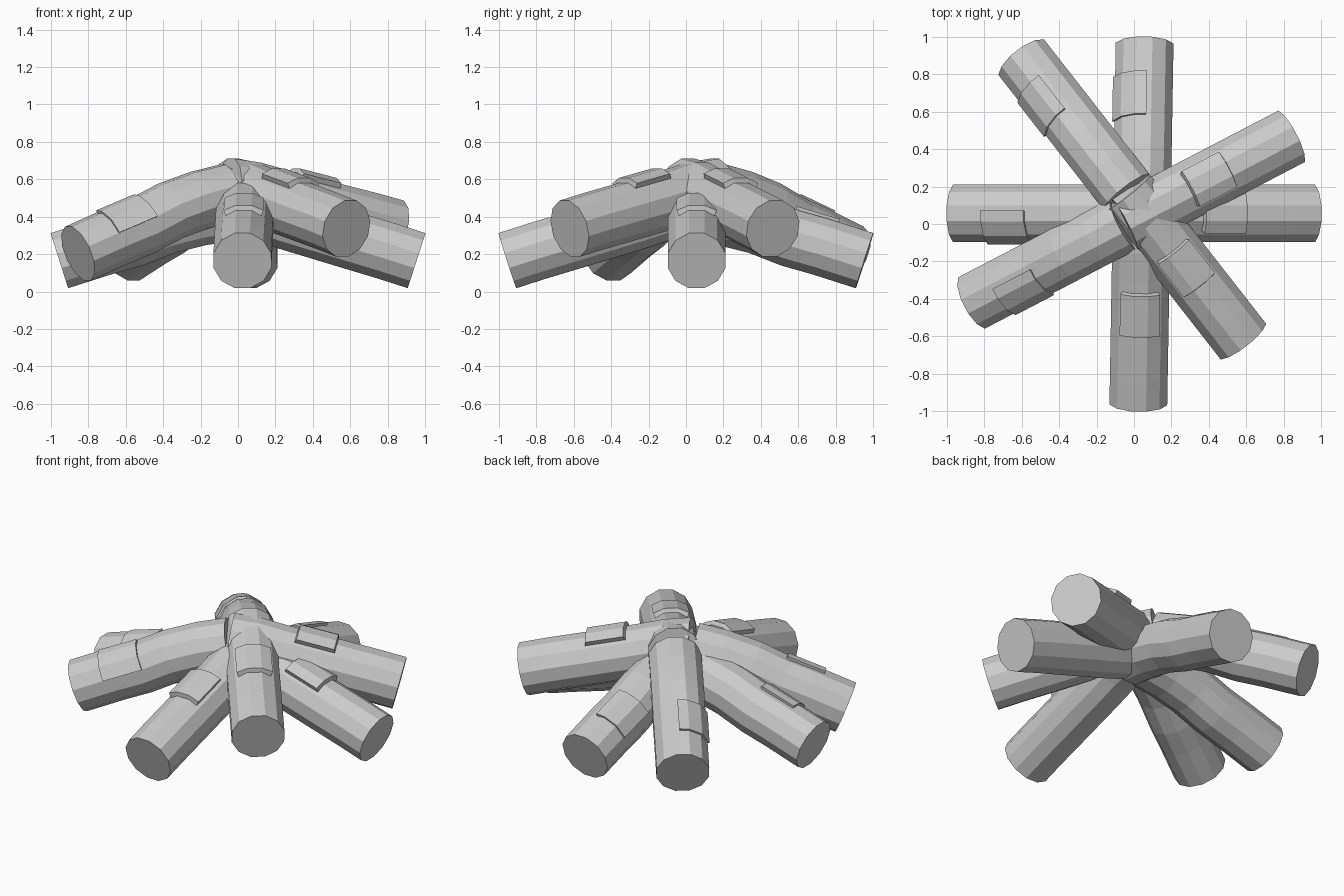
import bpy, bmesh
from math import sin, cos, radians, pi
from mathutils import Vector, Matrix

if "Cube" in bpy.data.objects:
    bpy.data.objects.remove(bpy.data.objects["Cube"])

R = 0.16      # log radius
SIDES = 12


def frame(path, i):
    """Point and upward normal of a station on an x-z path."""
    pts = [Vector((x, 0, z)) for x, z in path]
    a, b = pts[max(i - 1, 0)], pts[min(i + 1, len(pts) - 1)]
    t = (b - a).normalized()
    return pts[i], Vector((-t.z, 0, t.x))


def sample(path, x):
    """Point and normal at a given x along the path."""
    for (xa, za), (xb, zb) in zip(path, path[1:]):
        if xa <= x <= xb:
            t = Vector((xb - xa, 0, zb - za)).normalized()
            z = za + (zb - za) * (x - xa) / (xb - xa)
            return Vector((x, 0, z)), Vector((-t.z, 0, t.x))


def finish(name, bm, matrix):
    bmesh.ops.recalc_face_normals(bm, faces=bm.faces)
    me = bpy.data.meshes.new(name)
    bm.to_mesh(me)
    bm.free()
    ob = bpy.data.objects.new(name, me)
    ob.matrix_world = matrix
    bpy.context.collection.objects.link(ob)


def make_log(name, path, matrix):
    bm = bmesh.new()
    rings = []
    for i in range(len(path)):
        p, up = frame(path, i)
        ring = []
        for k in range(SIDES):
            a = 2 * pi * (k + 0.5) / SIDES
            ring.append(bm.verts.new(p + R * (cos(a) * up + sin(a) * Vector((0, 1, 0)))))
        rings.append(ring)
    for ra, rb in zip(rings, rings[1:]):
        for k in range(SIDES):
            n = (k + 1) % SIDES
            bm.faces.new((ra[k], ra[n], rb[n], rb[k]))
    bm.faces.new(rings[0])
    bm.faces.new(rings[-1])
    finish(name, bm, matrix)


def make_bark(name, path, x0, x1, angles, height, taper, matrix):
    """Raised plate of bark wrapped on the log; taper chamfers its rim."""
    bm = bmesh.new()
    n = len(angles)
    mid, xm = (angles[0] + angles[-1]) / 2, (x0 + x1) / 2
    layers = []
    for r, s in ((R - 0.03, 1.0), (R + height, 1.0 - taper)):
        rows = []
        for x in (x0, xm, x1):
            p, up = sample(path, xm + (x - xm) * s)
            row = []
            for d in angles:
                a = radians(mid + (d - mid) * s)
                row.append(bm.verts.new(p + r * (cos(a) * up + sin(a) * Vector((0, 1, 0)))))
            rows.append(row)
        layers.append(rows)
    for rows in layers:
        for ra, rb in zip(rows, rows[1:]):
            for k in range(n - 1):
                bm.faces.new((ra[k], ra[k + 1], rb[k + 1], rb[k]))
    lo, hi = layers
    for j in (0, 2):
        for k in range(n - 1):
            bm.faces.new((lo[j][k], lo[j][k + 1], hi[j][k + 1], hi[j][k]))
    for k in (0, n - 1):
        for j in range(2):
            bm.faces.new((lo[j][k], lo[j + 1][k], hi[j + 1][k], hi[j][k]))
    finish(name, bm, matrix)


# bent log halves leaning against each other, seen in the x-z plane
PATH_A = [(-0.955, 0.165), (-0.72, 0.24), (-0.56, 0.285), (-0.38, 0.355), (-0.2, 0.4), (-0.03, 0.425)]
PATH_B = [(-0.03, 0.455), (0.12, 0.425), (0.27, 0.375), (0.6, 0.275), (0.8, 0.215), (0.955, 0.165)]

# name, centre, heading, tilt: two pairs on the ground, two resting on top
LOGS = [
    ("lower_side", (0.0, 0.057, 0.0), 0, 0),
    ("lower_front", (0.04, 0.0, 0.0), -91, 0),
    ("upper_right", (0.0, 0.03, 0.105), 27.5, 4),
    ("upper_left", (0.0, 0.12, 0.105), -52, 4),
]
for name, centre, heading, tilt in LOGS:
    m = (Matrix.Translation(centre) @ Matrix.Rotation(radians(heading), 4, 'Z')
         @ Matrix.Rotation(radians(-tilt), 4, 'Y'))
    make_log(name + "_log_a", PATH_A, m)
    make_log(name + "_log_b", PATH_B, m)
    make_bark(name + "_bark_a", PATH_A, -0.77, -0.53, (-75, -45, -15, 5), 0.012, 0.0, m)
    make_bark(name + "_bark_b", PATH_B, 0.32, 0.57, (-40, -15, 15, 40), 0.025, 0.12, m)
